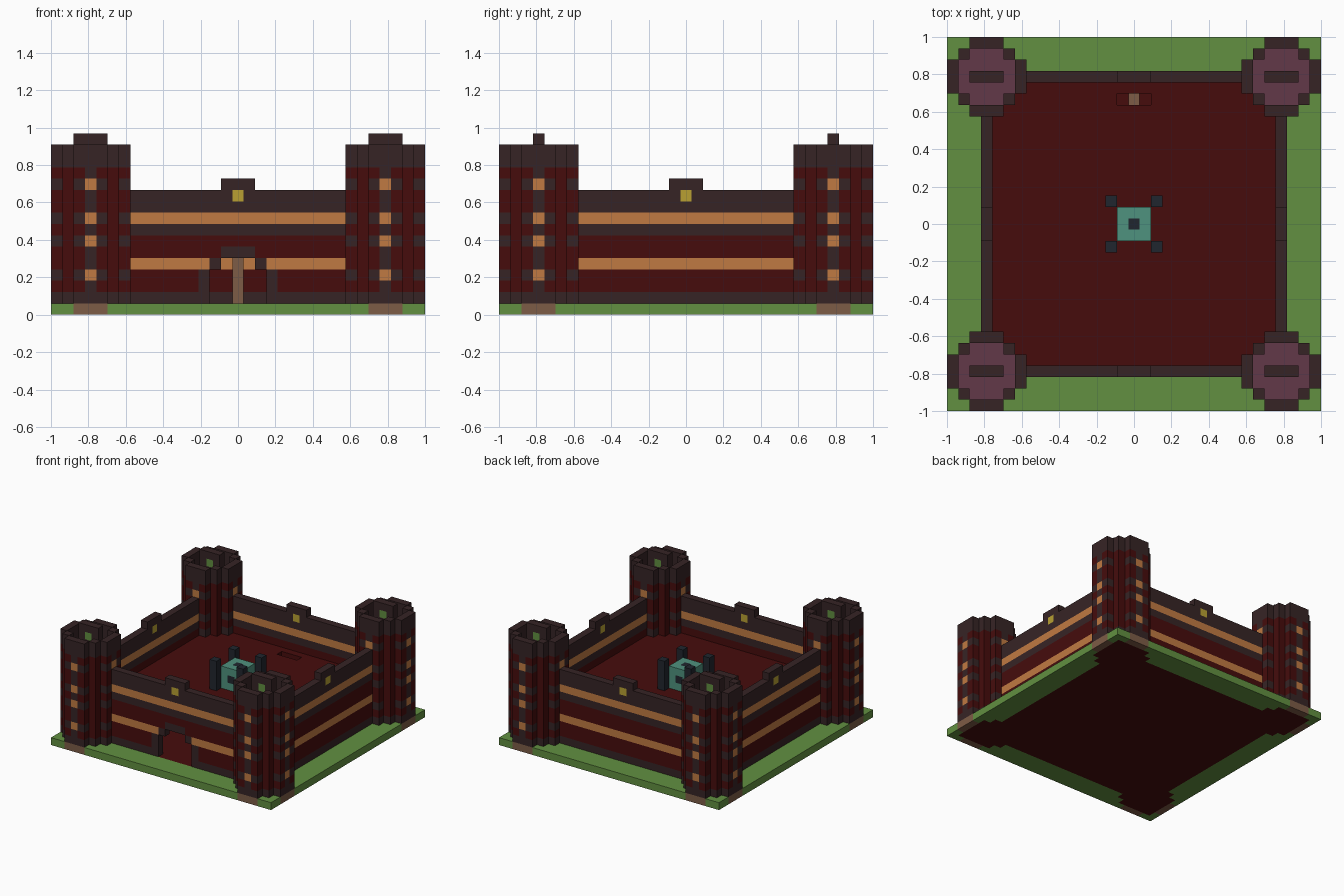
import bpy
import bmesh
from mathutils import Vector

cube = bpy.data.objects.get("Cube")
if cube:
    bpy.data.objects.remove(cube, do_unlink=True)

N = 33                # blocks along each side
U = 2 / N             # size of one block
LAST = N - 1
MID = N // 2


def srgb(h):
    vals = [int(h[i:i + 2], 16) / 255 for i in (0, 2, 4)]
    return [v / 12.92 if v < 0.04 else ((v + 0.055) / 1.055) ** 2.4 for v in vals] + [1]


MATS = {}
for name, code in {"red": "460c0c", "dark": "362425", "orange": "c07a42", "yellow": "b8a032",
                   "green": "629041", "purple": "623848", "teal": "4f927e", "navy": "20262e",
                   "brown": "7d5c46"}.items():
    m = bpy.data.materials.new(name)
    m.use_nodes = True
    m.diffuse_color = srgb(code)
    m.node_tree.nodes["Principled BSDF"].inputs["Base Color"].default_value = srgb(code)
    MATS[name] = m

DIRS = [Vector(d) for d in ((1, 0, 0), (-1, 0, 0), (0, 1, 0), (0, -1, 0), (0, 0, 1), (0, 0, -1))]


def blocks(name, lo, hi, rule):
    """Block part: rule(i, j, k) gives a colour name or None; only outer faces are made."""
    cells = {}
    for i in range(lo[0], hi[0] + 1):
        for j in range(lo[1], hi[1] + 1):
            for k in range(lo[2], hi[2] + 1):
                colour = rule(i, j, k)
                if colour:
                    cells[i, j, k] = colour
    names = sorted(set(cells.values()))
    bm = bmesh.new()
    verts = {}

    def vert(p):
        key = tuple(round(c) for c in p)
        if key not in verts:
            verts[key] = bm.verts.new((key[0] * U - 1, key[1] * U - 1, key[2] * U))
        return verts[key]

    for cell, colour in cells.items():
        for d in DIRS:
            if tuple(int(a + b) for a, b in zip(cell, d)) in cells:
                continue
            s = Vector((abs(d.y) + abs(d.z), abs(d.x), 0)) if not d.z else Vector((1, 0, 0))
            t = d.cross(s)
            c = Vector(cell) + Vector((.5, .5, .5)) + d / 2
            corners = [c + (s * a + t * b) / 2 for a, b in ((-1, -1), (1, -1), (1, 1), (-1, 1))]
            face = bm.faces.new([vert(p) for p in corners])
            face.material_index = names.index(colour)
    mesh = bpy.data.meshes.new(name)
    bm.to_mesh(mesh)
    bm.free()
    for n in names:
        mesh.materials.append(MATS[n])
    ob = bpy.data.objects.new(name, mesh)
    bpy.context.collection.objects.link(ob)
    return ob


def in_disc(a, b):
    """Stepped round tower plan, measured from its middle."""
    a, b = abs(a), abs(b)
    return max(a, b) <= 3 and a + b <= 4


def edge_offset(i):
    """Distance from the nearest tower axis."""
    return min(i, LAST - i) - 3


# Ground plate with the building floor and tower footings
def ground_rule(i, j, k):
    a, b = edge_offset(i), edge_offset(j)
    if in_disc(a, b):
        return "brown" if min(a, b) == -3 else "red"
    return "red" if a >= 0 and b >= 0 else "green"


blocks("ground", (0, 0, 0), (LAST, LAST, 0), ground_rule)


# Corner towers with window columns, sunken roof and crest
WINDOWS = (3, 6, 8, 11)


def make_tower(name, cx, cy):
    def rule(i, j, k):
        a, b = i - cx, j - cy
        if not in_disc(a, b):
            return None
        side, top = min(abs(a), abs(b)), max(abs(a), abs(b))
        rim = top == 3 or side == 2
        if k >= 13:
            if b == 0 and abs(a) <= 1:
                return "green" if a == 0 and k == 14 else "dark"
            return "dark" if rim and k < 15 else None
        if not rim:
            return "purple"
        if k == 1:
            return "dark"
        if top == 3 and side == 0:
            return "orange" if k in WINDOWS else "dark"
        return "dark" if top == 3 and k in WINDOWS else "red"
    blocks(name, (cx - 3, cy - 3, 1), (cx + 3, cy + 3, 15), rule)


for fb, cy in (("front", 3), ("back", LAST - 3)):
    for lr, cx in (("right", 3), ("left", LAST - 3)):
        make_tower(f"{fb}_{lr}_tower", cx, cy)


# Banded walls with a raised block and a round badge in the middle
def wall_colour(along, k):
    off = abs(along - MID)
    if k == 11:
        return "dark" if off <= 1 else None
    if k == 10 and off == 0:
        return "yellow"
    if k in (4, 8):
        return "orange"
    return "red" if k in (2, 3, 5, 6) else "dark"


def gate_wall(i, j, k):
    off = abs(i - MID)
    if (off <= 2 and k <= 3) or (off <= 1 and k == 4):
        return None
    if (off == 3 and k <= 3) or (off == 2 and k == 4) or (off <= 1 and k == 5):
        return "dark"
    return wall_colour(i, k)


A, B = 3, LAST - 3
blocks("front_wall", (7, A, 1), (LAST - 7, A, 11), gate_wall)
blocks("back_wall", (7, B, 1), (LAST - 7, B, 11), lambda i, j, k: wall_colour(i, k))
for name, x in (("right_wall", A), ("left_wall", B)):
    blocks(name, (x, 7, 1), (x, LAST - 7, 11), lambda i, j, k: wall_colour(j, k))


# Courtyard deck above the hall, with a hatch over the ladder
def deck_rule(i, j, k):
    hatch = abs(i - MID) <= 1 and j == 27
    return None if hatch or in_disc(edge_offset(i), edge_offset(j)) else "red"


blocks("courtyard_deck", (4, 4, 5), (LAST - 4, LAST - 4, 5), deck_rule)
blocks("ladder", (MID, 27, 1), (MID, 27, 4), lambda i, j, k: "brown")

# Central shrine: cube with a dark spot on each face, and four posts
blocks("shrine", (MID - 1, MID - 1, 6), (MID + 1, MID + 1, 8),
       lambda i, j, k: "navy" if abs(i - MID) + abs(j - MID) + abs(k - 7) <= 1 else "teal")
for sx in (-2, 2):
    for sy in (-2, 2):
        x, y = MID + sx, MID + sy
        name = ("back" if sy > 0 else "front") + ("_left" if sx > 0 else "_right") + "_post"
        blocks(name, (x, y, 6), (x, y, 9), lambda i, j, k: "navy")
